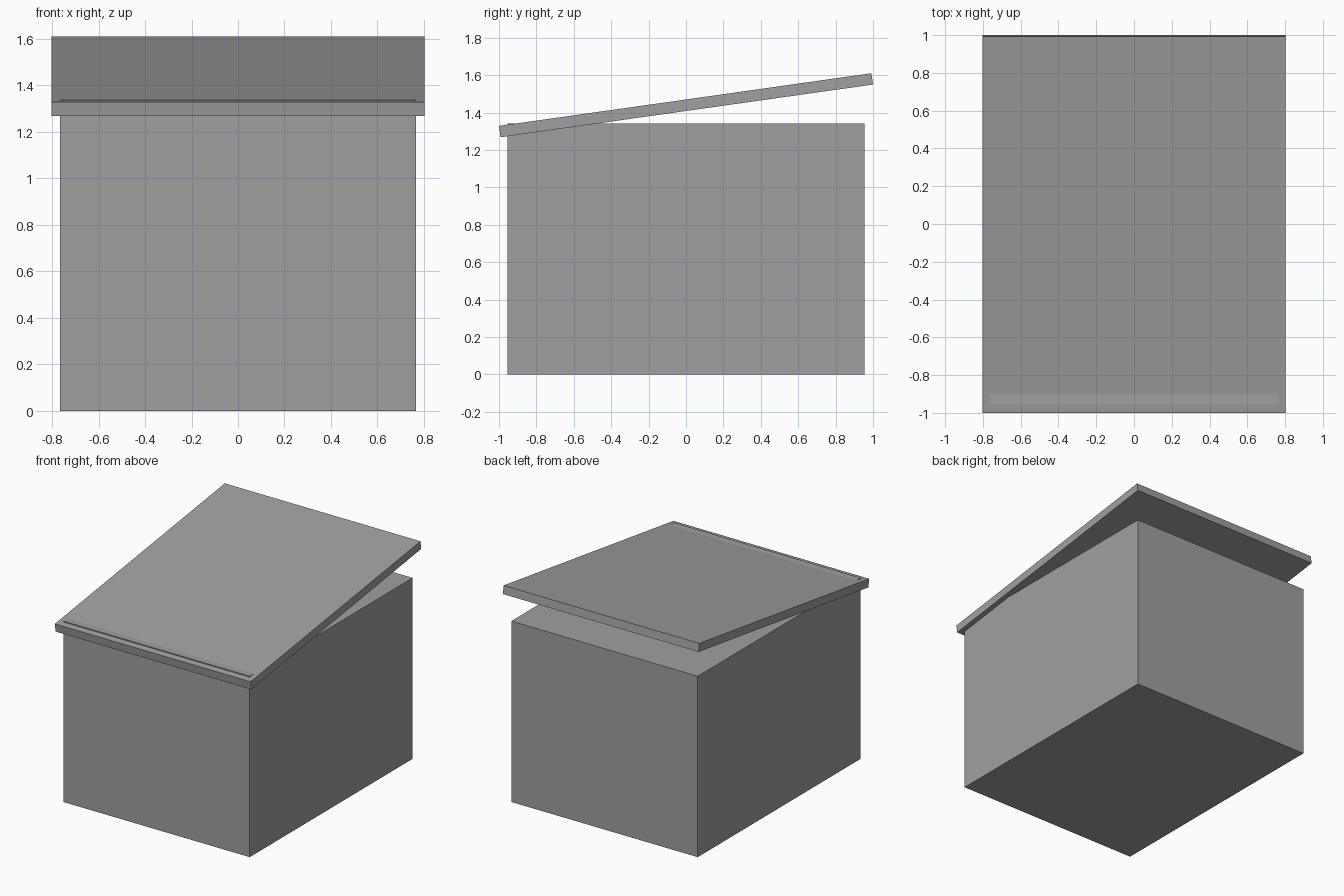
import bpy, math

if "Cube" in bpy.data.objects:
    bpy.data.objects.remove(bpy.data.objects["Cube"])

grey = bpy.data.materials.new("plain grey")
grey.diffuse_color = (0.35, 0.35, 0.355, 1)
grey.use_nodes = True
grey.node_tree.nodes["Principled BSDF"].inputs["Base Color"].default_value = grey.diffuse_color

def box(name, size, loc, tilt=0.0):
    bpy.ops.mesh.primitive_cube_add(size=1, location=loc)
    ob = bpy.context.object
    ob.name = name
    ob.scale = size
    ob.rotation_euler = (tilt, 0, 0)
    ob.data.materials.append(grey)
    return ob

# Solid body of the box
H = 1.342
box("body", (1.53, 1.91, H), (0, 0, H / 2))

# Tilted lid, with the body's front edge just poking through
box("lid", (1.606, 2.011, 0.061), (0, 0, 1.439), math.atan(0.1414))
